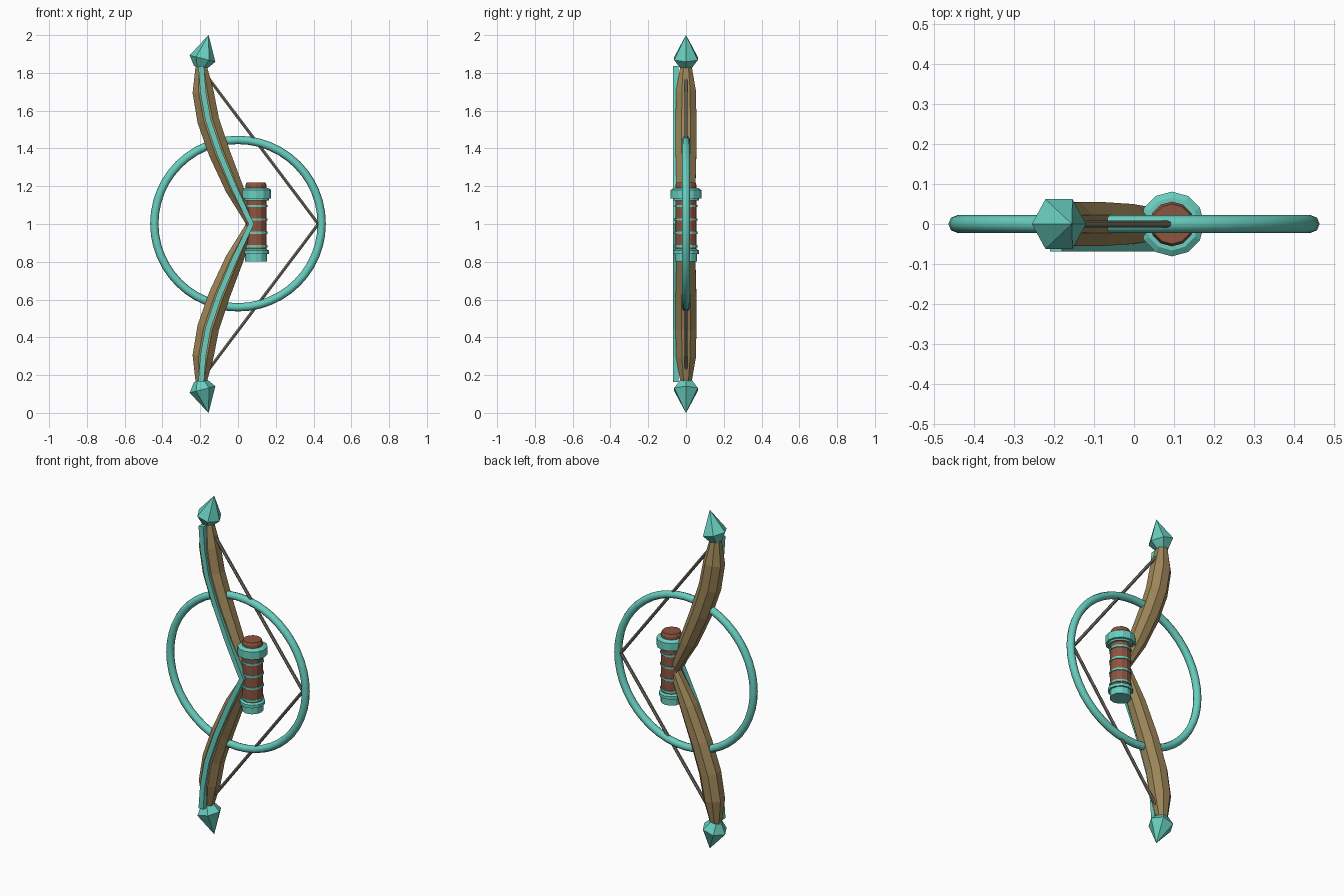
import bpy, bmesh, math
from mathutils import Vector

if "Cube" in bpy.data.objects:
    bpy.data.objects.remove(bpy.data.objects["Cube"])

MID = 1.0      # height of the mirror plane
GRIP_X = 0.095


def material(name, rgb):
    m = bpy.data.materials.new(name)
    m.use_nodes = True
    m.diffuse_color = (*rgb, 1)
    m.node_tree.nodes["Principled BSDF"].inputs["Base Color"].default_value = (*rgb, 1)
    return m


teal = material("teal metal", (0.14, 0.62, 0.52))
wood = material("wood", (0.34, 0.24, 0.10))
leather = material("red leather", (0.27, 0.09, 0.05))
cord = material("grey cord", (0.18, 0.17, 0.13))


def finish(name, bm, mat, location, mirror=False, smooth=False):
    bmesh.ops.recalc_face_normals(bm, faces=bm.faces)
    mesh = bpy.data.meshes.new(name)
    bm.to_mesh(mesh)
    bm.free()
    mesh.materials.append(mat)
    ob = bpy.data.objects.new(name, mesh)
    ob.location = location
    bpy.context.collection.objects.link(ob)
    if mirror:
        mod = ob.modifiers.new("mirror", "MIRROR")
        mod.use_axis = (False, False, True)
    if smooth:
        bpy.context.view_layer.objects.active = ob
        ob.select_set(True)
        bpy.ops.object.shade_smooth_by_angle(angle=math.radians(50))
        ob.select_set(False)
    return ob


def sweep(name, path, sides, mat, flat_start=False, mirror=True, turn=0.5):
    """Skin rings along a path in the XZ plane; path items are x, z, half width, half depth, y."""
    bm = bmesh.new()
    pts = [Vector((p[0], p[4], p[1])) for p in path]
    rings = []
    for i, (x, z, w, d, y) in enumerate(path):
        t = (pts[min(i + 1, len(pts) - 1)] - pts[max(i - 1, 0)]).normalized()
        if i == 0 and flat_start:
            t = Vector((0, 0, 1))
        u = Vector((t.z, 0, -t.x))
        k = 1 / math.cos(math.pi / sides) if turn else 1
        ring = []
        for s in range(sides):
            a = math.tau * (s + turn) / sides
            ring.append(bm.verts.new(pts[i] + u * (w * k * math.cos(a))
                                     + Vector((0, d * k * math.sin(a), 0))))
        rings.append(ring)
    for a, b in zip(rings, rings[1:]):
        for s in range(sides):
            n = (s + 1) % sides
            bm.faces.new((a[s], a[n], b[n], b[s]))
    bm.faces.new(rings[-1])
    if not flat_start:
        bm.faces.new(rings[0])
    return finish(name, bm, mat, (0, 0, MID), mirror)


def lathe(name, profile, sides, mat, location, closed=False, smooth=False):
    """Spin radius/height points about z."""
    bm = bmesh.new()
    verts = [bm.verts.new((r, 0, z)) for r, z in profile]
    edges = [bm.edges.new(p) for p in zip(verts, verts[1:])]
    if closed:
        edges.append(bm.edges.new((verts[-1], verts[0])))
    bmesh.ops.spin(bm, geom=verts + edges, axis=(0, 0, 1), cent=(0, 0, 0),
                   angle=math.tau, steps=sides)
    bmesh.ops.remove_doubles(bm, verts=bm.verts, dist=0.0002)
    return finish(name, bm, mat, location, smooth=smooth)


# Curved wooden limbs
spine = [(0.07, 0.0), (-0.02, 0.19), (-0.10, 0.38), (-0.158, 0.55), (-0.185, 0.70), (-0.195, 0.835)]
widths = [0.028, 0.048, 0.056, 0.058, 0.056, 0.03]
depths = [0.035, 0.05, 0.055, 0.055, 0.053, 0.03]
sweep("limbs", [(x, z, w, d, 0) for (x, z), w, d in zip(spine, widths, depths)],
      8, wood, flat_start=True)

# Inlaid strip along the front of the limbs
sweep("front_strip", [(x, z, 0.015, 0.015, -0.054) for x, z in spine], 4, teal, flat_start=True)

# Pointed limb tips, leaning toward the string
sweep("limb_tips", [(-0.2, 0.828, 0.034, 0.034, 0), (-0.188, 0.876, 0.07, 0.072, 0),
                    (-0.156, 1.0, 0.0005, 0.0005, 0)], 6, teal, turn=0)

# Bowstring halves
sweep("bowstring", [(0.425, 0.0, 0.008, 0.008, 0), (-0.17, 0.79, 0.008, 0.008, 0)],
      6, cord)

# Large hoop
bm = bmesh.new()
MAJOR, MINOR, STEPS, SIDES = 0.443, 0.022, 48, 8
section = [bm.verts.new((MAJOR + MINOR * math.cos(math.tau * s / SIDES),
                         MINOR * math.sin(math.tau * s / SIDES), 0)) for s in range(SIDES)]
loop = [bm.edges.new((section[s], section[(s + 1) % SIDES])) for s in range(SIDES)]
bmesh.ops.spin(bm, geom=section + loop, axis=(0, 1, 0), cent=(0, 0, 0),
               angle=math.tau, steps=STEPS)
bmesh.ops.remove_doubles(bm, verts=bm.verts, dist=0.0002)
finish("hoop", bm, teal, (0, 0, MID + 0.002), smooth=True)

# Grip, collars and wrapping rings
grip_at = (GRIP_X, 0, 0)
lathe("grip", [(0, 0.83), (0.056, 0.83), (0.056, 1.205), (0.05, 1.22), (0, 1.22)],
      12, leather, grip_at)
lathe("upper_collar", [(0.054, 1.125), (0.068, 1.125), (0.068, 1.135), (0.081, 1.135),
                       (0.081, 1.18), (0.066, 1.19), (0.054, 1.19)],
      12, teal, grip_at, closed=True)
lathe("lower_collar", [(0, 0.802), (0.058, 0.802), (0.058, 0.842), (0.068, 0.842),
                       (0.068, 0.86), (0.056, 0.868), (0, 0.868)], 12, teal, grip_at)
for i in range(4):
    z = 0.882 + i * 0.071
    lathe(f"wrap_ring_{i + 1}", [(0.053, z - 0.006), (0.061, z - 0.006),
                                 (0.061, z + 0.006), (0.053, z + 0.006)],
          12, teal, grip_at, closed=True)
